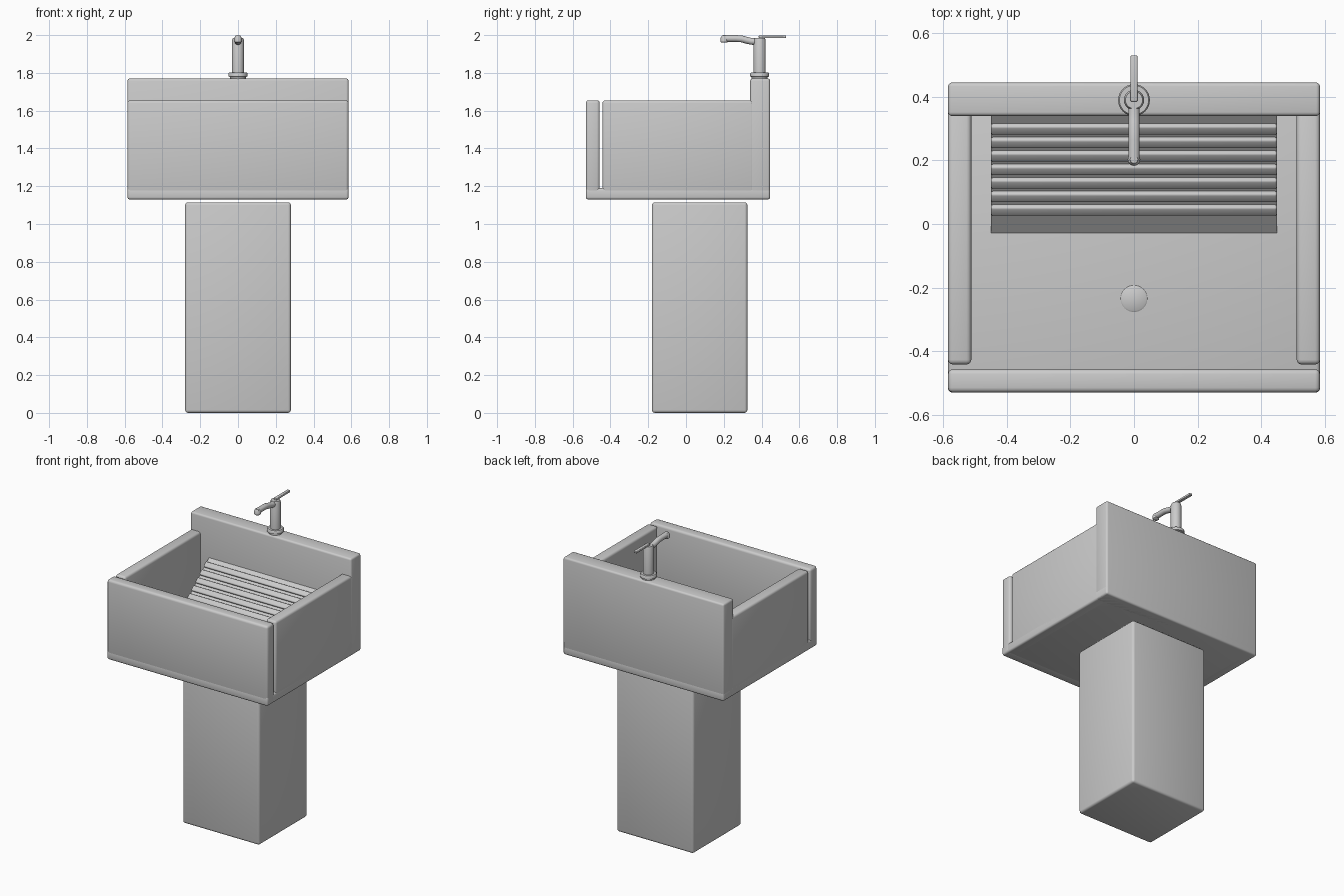
import bpy, bmesh, math
from mathutils import Vector, Matrix

cube = bpy.data.objects.get("Cube")
if cube:
    bpy.data.objects.remove(cube, do_unlink=True)

GREY = (0.6, 0.6, 0.6, 1)
mat = bpy.data.materials.new("stone_grey")
mat.use_nodes = True
mat.diffuse_color = GREY
mat.node_tree.nodes["Principled BSDF"].inputs["Base Color"].default_value = GREY


def finish(name, bm):
    """Turn a bmesh into a shaded, coloured object."""
    bmesh.ops.recalc_face_normals(bm, faces=bm.faces[:])
    me = bpy.data.meshes.new(name)
    bm.to_mesh(me)
    bm.free()
    me.materials.append(mat)
    ob = bpy.data.objects.new(name, me)
    bpy.context.collection.objects.link(ob)
    bpy.ops.object.select_all(action='DESELECT')
    ob.select_set(True)
    bpy.context.view_layer.objects.active = ob
    bpy.ops.object.shade_smooth_by_angle(angle=math.radians(40))
    return ob


def box(name, lo, hi, bevel=0.012, tilt=0):
    """Rounded box between two corners, optionally tilted about x."""
    lo, hi = Vector(lo), Vector(hi)
    bm = bmesh.new()
    bmesh.ops.create_cube(bm, size=1)
    bmesh.ops.scale(bm, vec=hi - lo, verts=bm.verts)
    if bevel:
        bmesh.ops.bevel(bm, geom=bm.edges[:], offset=bevel, segments=3,
                        profile=0.5, affect='EDGES')
    bmesh.ops.rotate(bm, matrix=Matrix.Rotation(tilt, 3, 'X'), verts=bm.verts)
    bmesh.ops.translate(bm, vec=(lo + hi) / 2, verts=bm.verts)
    return finish(name, bm)


def lathe(name, centre, profile, sides=32):
    """Spin a radius/height profile about a vertical axis."""
    bm = bmesh.new()
    vs = [bm.verts.new((r, 0, z)) for r, z in profile]
    es = [bm.edges.new(p) for p in zip(vs, vs[1:])]
    bmesh.ops.spin(bm, geom=vs + es, axis=(0, 0, 1), cent=(0, 0, 0),
                   angle=math.tau, steps=sides)
    bmesh.ops.remove_doubles(bm, verts=bm.verts, dist=1e-5)
    bmesh.ops.translate(bm, vec=centre, verts=bm.verts)
    return finish(name, bm)


def tube(name, points, radius, sides=20):
    """Capped round tube along a path in the x = 0 plane."""
    pts = [Vector((0, y, z)) for y, z in points]
    bm = bmesh.new()
    rings = []
    for i, p in enumerate(pts):
        d = (pts[min(i + 1, len(pts) - 1)] - pts[max(i - 1, 0)]).normalized()
        up = Vector((1, 0, 0)).cross(d)
        rings.append([bm.verts.new(p + radius * (Vector((math.cos(a), 0, 0)) + up * math.sin(a)))
                      for a in (math.tau * k / sides for k in range(sides))])
    for a, b in zip(rings, rings[1:]):
        for k in range(sides):
            j = (k + 1) % sides
            bm.faces.new((a[k], a[j], b[j], b[k]))
    bm.faces.new(rings[0])
    bm.faces.new(rings[-1])
    return finish(name, bm)


# Pedestal and basin panels
W, BOTTOM, FLOOR, RIM = 0.585, 1.13, 1.19, 1.655
box("pedestal", (-0.28, -0.18, 0), (0.28, 0.325, 1.115), 0.015)
box("basin_floor", (-W, -0.53, BOTTOM), (W, 0.445, FLOOR))
box("front_panel", (-W, -0.53, BOTTOM), (W, -0.457, RIM), 0.015)
box("back_panel", (-W, 0.34, BOTTOM), (W, 0.445, 1.77))
for name, s in (("left_panel", 1), ("right_panel", -1)):
    a, b = sorted((s * 0.512, s * W))
    box(name, (a, -0.442, BOTTOM), (b, 0.36, RIM), 0.015)

# Sloping washboard: wedge with raised ribs
SLOPE = 0.85
Y0, Y1 = -0.04, 0.345
bm = bmesh.new()
tri = [bm.verts.new((-0.45, y, z)) for y, z in
       ((Y0, FLOOR - 0.02), (Y0, FLOOR - 0.01),
        (Y1, FLOOR - 0.01 + SLOPE * (Y1 - Y0)), (Y1, FLOOR - 0.02))]
face = bm.faces.new(tri)
ext = bmesh.ops.extrude_face_region(bm, geom=[face])["geom"]
bmesh.ops.translate(bm, vec=(0.9, 0, 0),
                    verts=[v for v in ext if isinstance(v, bmesh.types.BMVert)])
finish("washboard", bm)
for i in range(7):
    y = 0.045 + 0.0425 * i
    z = FLOOR - 0.01 + SLOPE * (y - Y0) + 0.004
    box(f"washboard_rib_{i + 1}", (-0.45, y - 0.018, z - 0.012),
        (0.45, y + 0.018, z + 0.012), 0.007, math.atan(SLOPE))

# Drain cover
lathe("drain", (0, -0.235, FLOOR),
      [(0, -0.01), (0.042, -0.01), (0.042, 0.003), (0.038, 0.006), (0, 0.006)])

# Tap: flange, column, spout, nozzle and lever
TAP = (0, 0.39, 0)
lathe("tap_flange", TAP, [(0, 1.765), (0.042, 1.765), (0.042, 1.778), (0.05, 1.781),
                          (0.05, 1.797), (0.046, 1.802), (0, 1.802)])
lathe("tap_column", TAP, [(0, 1.79), (0.032, 1.79), (0.032, 1.972), (0.027, 1.985), (0, 1.985)])
tube("tap_spout", [(0.39, 1.966), (0.345, 1.967), (0.32, 1.973), (0.295, 1.98),
                   (0.265, 1.982), (0.195, 1.982)], 0.018)
lathe("tap_nozzle", (0, 0.203, 0), [(0, 1.96), (0.015, 1.96), (0.02, 1.964),
                                    (0.02, 1.985), (0.012, 1.998), (0, 2.0)], 20)
box("tap_lever", (-0.011, 0.385, 1.984), (0.011, 0.53, 1.998), 0.004)
